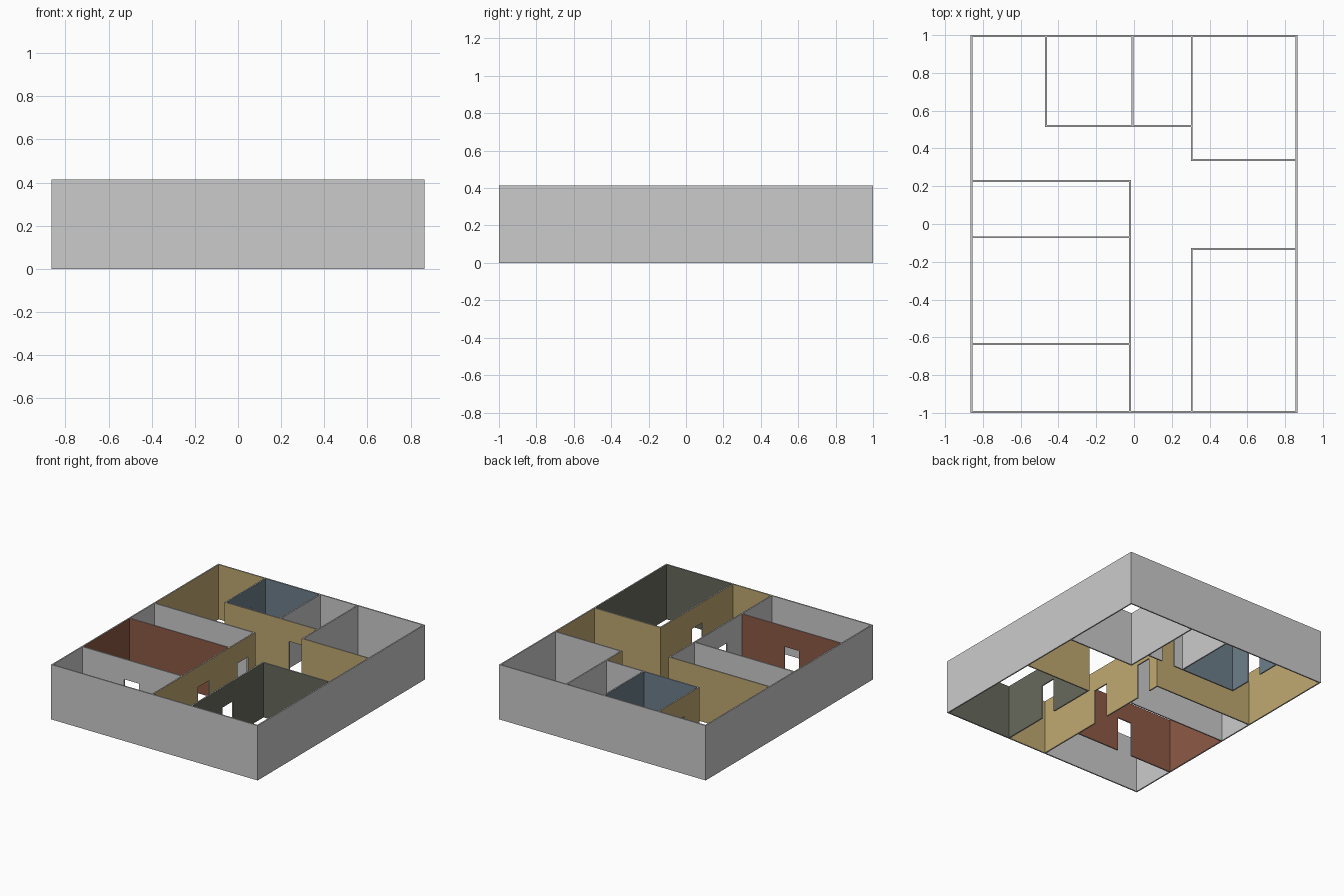
import bpy, bmesh

if "Cube" in bpy.data.objects:
    bpy.data.objects.remove(bpy.data.objects["Cube"])

T, H, DOOR_H = 0.01, 0.415, 0.262      # wall thickness, wall height, door height
X, Y = 0.865, 1.0                      # half size of the building


def material(name, rgb):
    lin = [((c / 255 + 0.055) / 1.055) ** 2.4 for c in rgb]
    m = bpy.data.materials.new(name)
    m.diffuse_color = (*lin, 1)
    m.use_nodes = True
    m.node_tree.nodes["Principled BSDF"].inputs["Base Color"].default_value = m.diffuse_color
    return m


MATS = [material("wall_grey", (203, 203, 203)), material("tan_paint", (192, 169, 113)),
        material("brick_red_paint", (142, 89, 70)), material("slate_blue_paint", (108, 126, 138)),
        material("dark_olive_paint", (103, 106, 92))]
GREY, TAN, RED, BLUE, OLIVE = range(5)


def wall_x(y, x0, x1):                 # wall running along x
    return (x0 - T / 2, x1 + T / 2, y - T / 2, y + T / 2)


def wall_y(x, y0, y1):                 # wall running along y
    return (x - T / 2, x + T / 2, y0 - T / 2, y1 + T / 2)


# Wall centre lines
e, n = X - T / 2, Y - T / 2
hall_l, hall_r = -0.022, 0.306
outer = [wall_x(-n, -e, e), wall_x(n, -e, e), wall_y(-e, -n, n), wall_y(e, -n, n)]
inner = [wall_y(hall_l, -n, 0.227),                                   # left of hall
         *[wall_x(y, -e, hall_l) for y in (0.227, -0.07, -0.635)],    # left rooms
         wall_y(hall_r, -n, -0.132), wall_x(-0.132, hall_r, e),       # front right room
         wall_y(hall_r, 0.338, n), wall_x(0.338, hall_r, e),          # back right room
         wall_x(0.518, -0.466, hall_r),                               # small back rooms
         wall_y(-0.466, 0.518, n), wall_y(-0.008, 0.518, n)]

# Rooms that differ from the tan living space: x0, x1, y0, y1, paint
rooms = [(-e, hall_l, -0.07, 0.227, GREY), (-e, hall_l, -0.635, -0.07, RED),
         (-e, hall_l, -n, -0.635, GREY), (hall_r, e, -n, -0.132, OLIVE),
         (hall_r, e, 0.338, n, GREY), (-0.466, -0.008, 0.518, n, BLUE),
         (-0.008, hall_r, 0.518, n, GREY)]

# Door openings cut through the partitions
doors = [(-0.505, -0.383, -0.635 - T / 2, -0.635 + T / 2),
         (hall_l - T / 2, hall_l + T / 2, 0.018, 0.142),
         (hall_l - T / 2, hall_l + T / 2, -0.452, -0.32),
         (hall_r - T / 2, hall_r + T / 2, -0.63, -0.502),
         (0.07, 0.18, 0.518 - T / 2, 0.518 + T / 2),
         (-0.466 - T / 2, -0.466 + T / 2, 0.69, 0.815)]


def cuts(a, b):
    return sorted({round(r[k], 4) for r in outer + inner + doors for k in (a, b)})


xs, ys, zs = cuts(0, 1), cuts(2, 3), [0, DOOR_H, H]


def inside(boxes, x, y):
    return any(b[0] < x < b[1] and b[2] < y < b[3] for b in boxes)


def centre(i, j):
    return (xs[i] + xs[i + 1]) / 2, (ys[j] + ys[j + 1]) / 2


def solid(i, j, k):
    """0 = open, 1 = outer wall, 2 = partition"""
    if not (0 <= i < len(xs) - 1 and 0 <= j < len(ys) - 1 and 0 <= k < 2):
        return 0
    p = centre(i, j)
    if inside(outer, *p):
        return 1
    return 2 if inside(inner, *p) and not (k == 0 and inside(doors, *p)) else 0


def paint(i, j, axis, sign):
    """Colour of a wall face that looks into cell i, j"""
    if axis == 2 or not (0 <= i < len(xs) - 1 and 0 <= j < len(ys) - 1):
        return GREY
    p = centre(i, j)
    if inside(inner, *p):              # door jamb
        return GREY
    for r in rooms:
        if inside([r], *p):
            # the hall-side wall of the red room is left unpainted
            return GREY if r[4] == RED and axis == 0 and sign < 0 else r[4]
    return TAN


def build(name, kind):
    bm = bmesh.new()
    for i in range(len(xs) - 1):
        for j in range(len(ys) - 1):
            for k in range(2):
                if solid(i, j, k) != kind:
                    continue
                for axis in range(3):
                    for sign in (-1, 1):
                        nb = [i, j, k]
                        nb[axis] += sign
                        if solid(*nb):
                            continue
                        u, v = (axis + 1) % 3, (axis + 2) % 3
                        quad = []
                        for du, dv in ((0, 0), (1, 0), (1, 1), (0, 1)):
                            c = [i, j, k]
                            c[axis] += sign > 0
                            c[u] += du
                            c[v] += dv
                            quad.append(bm.verts.new((xs[c[0]], ys[c[1]], zs[c[2]])))
                        f = bm.faces.new(quad if sign > 0 else quad[::-1])
                        f.material_index = paint(nb[0], nb[1], axis, sign)
    bmesh.ops.remove_doubles(bm, verts=bm.verts, dist=1e-5)
    # merge the grid cells into clean flat panels
    bmesh.ops.dissolve_limit(bm, angle_limit=0.01, verts=bm.verts, edges=bm.edges,
                             delimit={'MATERIAL'})
    bmesh.ops.triangulate(bm, faces=[f for f in bm.faces if len(f.verts) > 4])
    me = bpy.data.meshes.new(name)
    bm.to_mesh(me)
    bm.free()
    for m in MATS:
        me.materials.append(m)
    bpy.context.collection.objects.link(bpy.data.objects.new(name, me))


build("outer_walls", 1)
build("partition_walls", 2)
